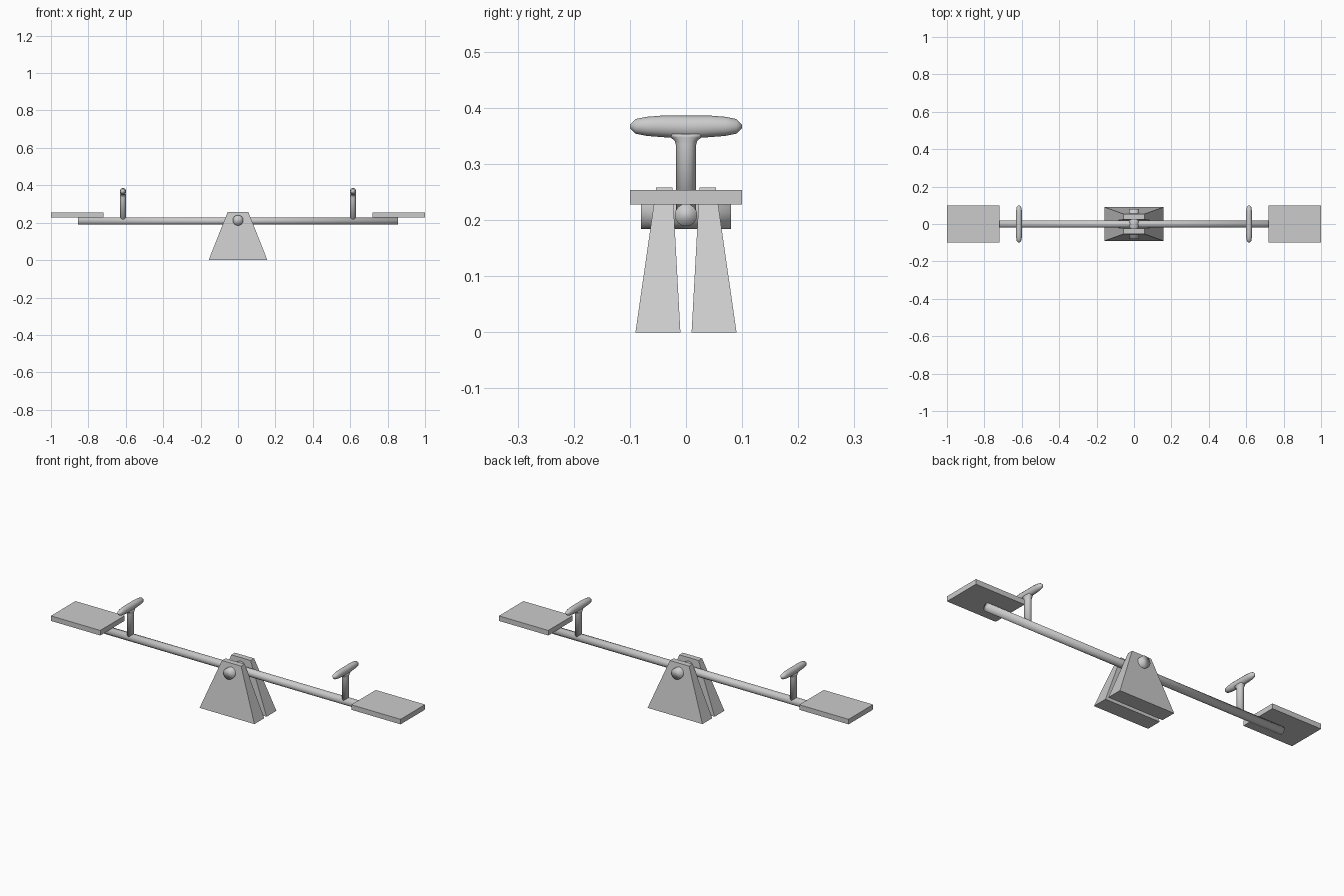
import bpy, bmesh, math

if "Cube" in bpy.data.objects:
    bpy.data.objects.remove(bpy.data.objects["Cube"])

grey = bpy.data.materials.new("light_grey")
grey.diffuse_color = (0.6, 0.6, 0.6, 1)
grey.use_nodes = True
grey.node_tree.nodes["Principled BSDF"].inputs["Base Color"].default_value = grey.diffuse_color


def finish(name, bm, smooth=False):
    bmesh.ops.recalc_face_normals(bm, faces=bm.faces)
    for f in bm.faces:
        f.smooth = smooth
    me = bpy.data.meshes.new(name)
    bm.to_mesh(me)
    bm.free()
    me.materials.append(grey)
    ob = bpy.data.objects.new(name, me)
    bpy.context.collection.objects.link(ob)
    return ob


def loft(name, rings, smooth):
    """Skin a list of equal-length point rings and cap both ends."""
    bm = bmesh.new()
    vr = [[bm.verts.new(p) for p in ring] for ring in rings]
    n = len(vr[0])
    for a, b in zip(vr, vr[1:]):
        for i in range(n):
            bm.faces.new((a[i], a[(i + 1) % n], b[(i + 1) % n], b[i]))
    bm.faces.new(vr[0])
    bm.faces.new(vr[-1])
    return finish(name, bm, smooth)


def ellipse(axis, pos, cx, cz, rx, rz, n=16):
    """Ellipse ring at pos along the given axis; cx, cz are its centre in the other two."""
    pts = []
    for i in range(n):
        t = math.tau * i / n
        u, v = cx + rx * math.cos(t), cz + rz * math.sin(t)
        pts.append({"x": (pos, u, v), "y": (u, pos, v), "z": (u, v, pos)}[axis])
    return pts


def rect(x0, x1, y0, y1, z):
    return [(x0, y0, z), (x1, y0, z), (x1, y1, z), (x0, y1, z)]


# long round beam and pivot axle
loft("beam", [ellipse("x", x, 0, 0.209, 0.02, 0.02) for x in (-0.855, 0.855)], True)
loft("axle", [ellipse("y", y, 0, 0.2125, 0.028, 0.028) for y in (-0.08, 0.08)], True)

# handle stations: distance from centre, bottom z, top z, half thickness
bar = [(0.0, 0.345, 0.386, 0.0165), (0.045, 0.348, 0.386, 0.0165),
       (0.07, 0.35, 0.384, 0.0155), (0.09, 0.354, 0.38, 0.012), (0.1, 0.364, 0.37, 0.003)]
post = [(0.21, 0.018), (0.334, 0.018), (0.341, 0.02), (0.347, 0.027), (0.353, 0.036)]

for side, s in (("left", -1), ("right", 1)):
    # flat seat board
    xs = sorted((s * 0.718, s * 1.0))
    loft(side + "_seat", [rect(*xs, -0.1, 0.1, z) for z in (0.228, 0.254)], False)
    # T-shaped handle: tapered grip on a flared post
    stations = [(-y, b, t, r) for y, b, t, r in bar[:0:-1]] + bar
    loft(side + "_handle_grip",
         [ellipse("y", y, s * 0.615, (b + t) / 2, r, (t - b) / 2, 12) for y, b, t, r in stations], True)
    loft(side + "_handle_post",
         [ellipse("z", z, s * 0.615, 0, min(r, 0.0165), r, 12) for z, r in post], True)

# pair of tapered supports
for name, s in (("front_support", -1), ("back_support", 1)):
    loft(name, [rect(-0.157, 0.157, s * 0.01, s * 0.09, 0),
                rect(-0.055, 0.055, s * 0.024, s * 0.053, 0.258)], False)
